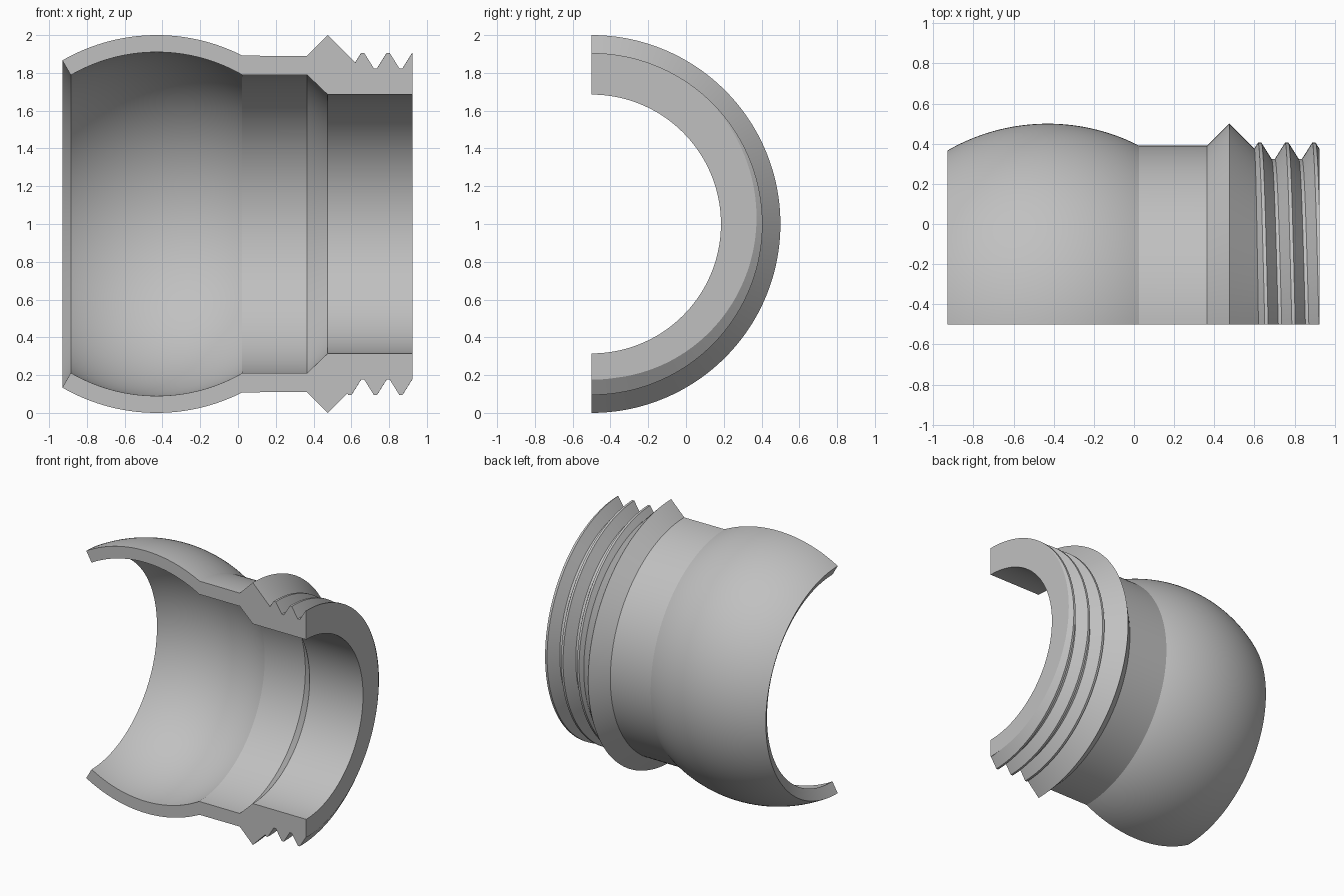
import bpy
import bmesh
from math import sin, cos, pi, radians

if "Cube" in bpy.data.objects:
    bpy.data.objects.remove(bpy.data.objects["Cube"], do_unlink=True)

STEPS = 120                      # slices around the half turn
ARC = 40                         # points along each bulge arc
BULGE_X, OUTER, INNER = -0.43, 1.0, 0.91
END_X = 0.925
PITCH, FLAT, SLOPE = 0.135, 0.0085, 1.6
CREST, FLANK = 0.905, 0.0505


def bulge(radius, start, end):
    """Arc of a sphere centred on the axis, as (x, radius) points."""
    angles = [radians(start + (end - start) * i / ARC) for i in range(ARC + 1)]
    return [(BULGE_X + radius * sin(a), radius * cos(a)) for a in angles]


def thread(turn):
    """Screw thread outline at one angle, from the collar to the end face."""
    first = 0.66 - PITCH * turn / (2 * pi)

    def height(x):
        d = abs((x - first + PITCH / 2) % PITCH - PITCH / 2)
        return CREST - SLOPE * min(max(d - FLAT, 0), FLANK)

    # where the collar's slope runs into the first flank
    meet = (1.475 - CREST + SLOPE * (first - FLAT)) / (1 + SLOPE)
    xs = [meet]
    for k in range(7):
        centre = first + k * PITCH / 2
        xs += [centre - FLAT, centre + FLAT]
    xs = [min(x, END_X) for x in xs + [END_X]]
    return [(x, height(x)) for x in xs]


# Wall section: bulge, neck, collar, thread, then back along the bore
outside = bulge(OUTER, -30, 27) + [(0.365, 0.89), (0.475, 1.0)]
inside = [(END_X, 0.685), (0.475, 0.685), (0.365, 0.79)] + bulge(INNER, 29.8, -30)

bm = bmesh.new()
rings = []
for i in range(STEPS + 1):
    turn = pi * i / STEPS
    section = outside + thread(turn) + inside
    rings.append([bm.verts.new((x, r * sin(turn) - 0.5, r * cos(turn) + 1))
                  for x, r in section])

for a, b in zip(rings, rings[1:]):
    for j in range(len(a)):
        bm.faces.new((a[j - 1], a[j], b[j], b[j - 1]))
# flat cut faces
bm.faces.new(rings[0])
bm.faces.new(rings[-1])
bmesh.ops.remove_doubles(bm, verts=bm.verts, dist=0.00005)
bmesh.ops.recalc_face_normals(bm, faces=bm.faces)

mesh = bpy.data.meshes.new("threaded_socket_half")
bm.to_mesh(mesh)
bm.free()
socket = bpy.data.objects.new("threaded_socket_half", mesh)
bpy.context.collection.objects.link(socket)

# Plain grey
grey = bpy.data.materials.new("light_grey")
grey.use_nodes = True
colour = (0.53, 0.53, 0.53, 1)
grey.diffuse_color = colour
grey.node_tree.nodes["Principled BSDF"].inputs["Base Color"].default_value = colour
mesh.materials.append(grey)

bpy.ops.object.select_all(action="DESELECT")
socket.select_set(True)
bpy.context.view_layer.objects.active = socket
bpy.ops.object.shade_smooth_by_angle(angle=radians(20))
